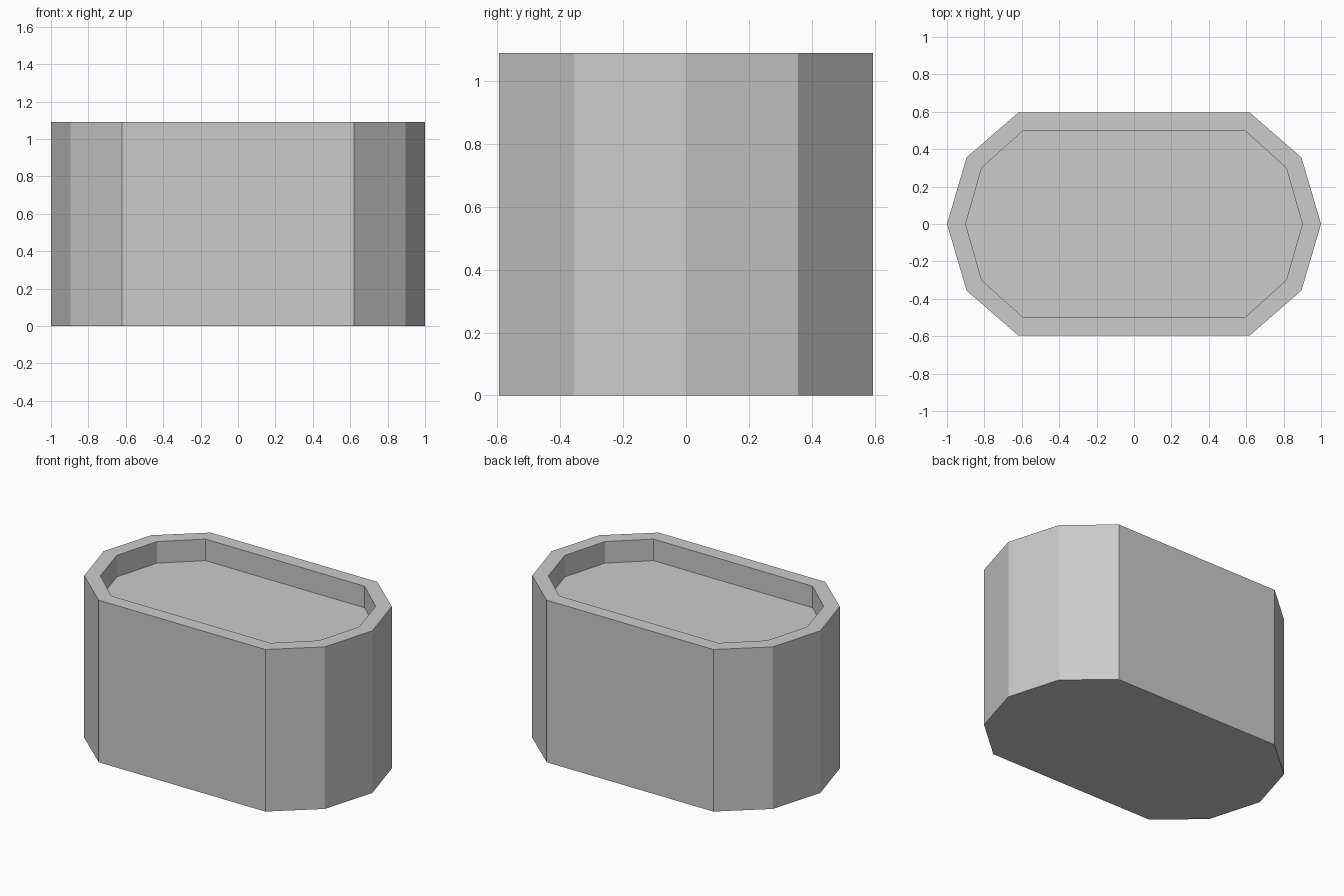
import bpy
import bmesh

default = bpy.data.objects.get("Cube")
if default:
    bpy.data.objects.remove(default, do_unlink=True)

HEIGHT = 1.09
FLOOR = 0.945

# Quarter outlines, from the long side round to the end point
OUTER = [(0.62, 0.595), (0.895, 0.356), (1.0, 0.0)]
INNER = [(0.592, 0.5), (0.814, 0.3), (0.9, 0.0)]


def outline(quarter):
    """Mirror a quarter outline into a closed ring of ten points."""
    right = quarter + [(x, -y) for x, y in reversed(quarter[:-1])]
    return right + [(-x, -y) for x, y in right]


def ring(bm, points, z):
    return [bm.verts.new((x, y, z)) for x, y in points]


def bridge(bm, a, b):
    n = len(a)
    for i in range(n):
        j = (i + 1) % n
        bm.faces.new((a[i], a[j], b[j], b[i]))


# Grey material
grey = bpy.data.materials.new("plain_grey")
grey.use_nodes = True
colour = (0.6, 0.6, 0.6, 1.0)
grey.diffuse_color = colour
grey.node_tree.nodes["Principled BSDF"].inputs["Base Color"].default_value = colour

# Tub: outer wall, flat rim, recess wall and recess floor
bm = bmesh.new()
rings = [
    ring(bm, outline(OUTER), 0),
    ring(bm, outline(OUTER), HEIGHT),
    ring(bm, outline(INNER), HEIGHT),
    ring(bm, outline(INNER), FLOOR),
]
for lower, upper in zip(rings, rings[1:]):
    bridge(bm, lower, upper)
bm.faces.new(rings[0])
bm.faces.new(rings[-1])
bmesh.ops.recalc_face_normals(bm, faces=bm.faces)

mesh = bpy.data.meshes.new("recessed_tub")
bm.to_mesh(mesh)
bm.free()
mesh.materials.append(grey)
tub = bpy.data.objects.new("recessed_tub", mesh)
bpy.context.collection.objects.link(tub)
